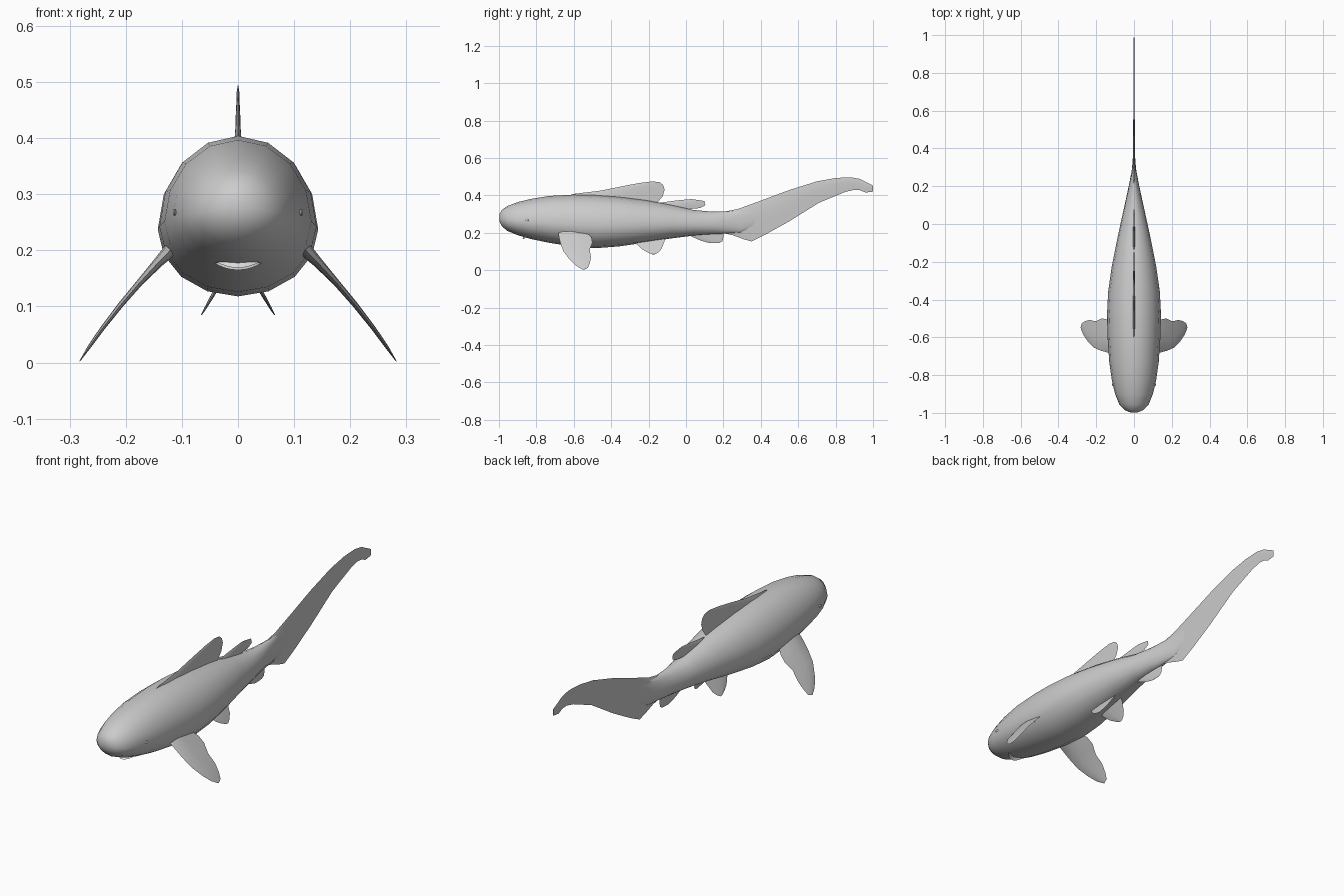
import bpy, bmesh, math
from mathutils import Vector

cube = bpy.data.objects.get("Cube")
if cube:
    bpy.data.objects.remove(cube, do_unlink=True)


def material(name, rgb):
    m = bpy.data.materials.new(name)
    m.use_nodes = True
    m.diffuse_color = (*rgb, 1)
    m.node_tree.nodes["Principled BSDF"].inputs["Base Color"].default_value = (*rgb, 1)
    return m


GREY = material("shark grey", (0.6, 0.6, 0.6))
WHITE = material("mouth white", (0.9, 0.9, 0.9))


def finish(name, bm, mat=GREY, angle=50):
    bmesh.ops.recalc_face_normals(bm, faces=bm.faces)
    me = bpy.data.meshes.new(name)
    bm.to_mesh(me)
    bm.free()
    me.materials.append(mat)
    ob = bpy.data.objects.new(name, me)
    bpy.context.collection.objects.link(ob)
    bpy.ops.object.select_all(action='DESELECT')
    ob.select_set(True)
    bpy.context.view_layer.objects.active = ob
    bpy.ops.object.shade_smooth_by_angle(angle=math.radians(angle))
    return ob


def loft(name, rings, angle=50):
    """Skin a list of equal-length closed rings and cap both ends."""
    bm = bmesh.new()
    loops = [[bm.verts.new(p) for p in r] for r in rings]
    n = len(loops[0])
    for a, b in zip(loops, loops[1:]):
        for i in range(n):
            j = (i + 1) % n
            bm.faces.new((a[i], a[j], b[j], b[i]))
    bm.faces.new(loops[0])
    bm.faces.new(loops[-1])
    return finish(name, bm, GREY, angle)


def fin(name, stations, place, normal):
    """Stations from root to tip: lead (y, z), trail (y, z), half thickness."""
    rings = []
    nv = Vector(normal).normalized()
    profile = [(0, 0), (0.15, .8), (0.4, 1), (0.7, .6), (1, 0),
               (0.7, -.6), (0.4, -1), (0.15, -.8)]
    for y0, z0, y1, z1, t in stations:
        a, b = Vector(place(y0, z0)), Vector(place(y1, z1))
        rings.append([a.lerp(b, u) + nv * t * s for u, s in profile])
    return loft(name, rings)


# Body: y, half width, underside z, top z
body = [
    (-0.998, 0.018, 0.262, 0.298), (-0.985, 0.050, 0.235, 0.322),
    (-0.955, 0.078, 0.210, 0.343), (-0.90, 0.100, 0.187, 0.364),
    (-0.83, 0.117, 0.167, 0.381), (-0.73, 0.131, 0.146, 0.397),
    (-0.60, 0.140, 0.126, 0.404), (-0.48, 0.143, 0.118, 0.402),
    (-0.36, 0.137, 0.127, 0.393), (-0.22, 0.117, 0.147, 0.375),
    (-0.08, 0.089, 0.170, 0.350), (0.04, 0.063, 0.185, 0.322),
    (0.14, 0.041, 0.192, 0.313), (0.22, 0.024, 0.196, 0.314),
    (0.29, 0.011, 0.200, 0.320), (0.38, 0.004, 0.235, 0.345),
]
SIDES = 16
rings = []
for y, w, lo, hi in body:
    mid = lo + (hi - lo) * 0.42
    ring = []
    for k in range(SIDES):
        a = 2 * math.pi * k / SIDES
        s = math.sin(a)
        ring.append((w * math.cos(a), y, mid + s * ((hi - mid) if s > 0 else (mid - lo))))
    rings.append(ring)
loft("body", rings, 60)


# Upright fins on the centre line
def upright(y, z):
    return (0, y, z)


SIDE = (1, 0, 0)
fin("front_dorsal_fin", [
    (-0.66, 0.390, -0.15, 0.345, 0.010),
    (-0.60, 0.408, -0.152, 0.362, 0.007),
    (-0.46, 0.425, -0.125, 0.395, 0.005),
    (-0.34, 0.449, -0.114, 0.430, 0.004),
    (-0.25, 0.466, -0.122, 0.455, 0.003),
    (-0.18, 0.475, -0.140, 0.470, 0.001)], upright, SIDE)
fin("rear_dorsal_fin", [
    (-0.17, 0.345, 0.00, 0.310, 0.008),
    (-0.155, 0.359, 0.00, 0.326, 0.006),
    (-0.08, 0.369, 0.075, 0.332, 0.004),
    (-0.02, 0.376, 0.104, 0.348, 0.003),
    (0.03, 0.380, 0.098, 0.370, 0.001)], upright, SIDE)
fin("anal_fin", [
    (0.00, 0.200, 0.20, 0.210, 0.006),
    (0.02, 0.184, 0.20, 0.178, 0.005),
    (0.08, 0.158, 0.195, 0.155, 0.003),
    (0.13, 0.144, 0.180, 0.146, 0.001)], upright, SIDE)
fin("tail_fin", [
    (0.20, 0.312, 0.20, 0.198, 0.014),
    (0.28, 0.328, 0.25, 0.187, 0.009),
    (0.34, 0.350, 0.31, 0.165, 0.006),
    (0.39, 0.368, 0.35, 0.154, 0.005),
    (0.44, 0.387, 0.42, 0.188, 0.005),
    (0.55, 0.428, 0.55, 0.260, 0.004),
    (0.70, 0.475, 0.71, 0.360, 0.003),
    (0.80, 0.493, 0.85, 0.418, 0.003),
    (0.88, 0.497, 0.90, 0.430, 0.002),
    (0.93, 0.488, 0.93, 0.428, 0.002),
    (0.965, 0.470, 0.96, 0.415, 0.002),
    (1.00, 0.452, 1.00, 0.420, 0.001)], upright, SIDE)

# Paired fins, spread outward and down on each side
for s, side in ((1, "left"), (-1, "right")):
    def pectoral(y, z):
        drop = 0.187 - z
        return (s * (0.134 + 0.8 * drop + 0.9 * drop * max(0, z)), y, z)

    fin(side + "_pectoral_fin", [
        (-0.685, 0.215, -0.53, 0.205, 0.014),
        (-0.68, 0.180, -0.505, 0.175, 0.009),
        (-0.67, 0.140, -0.500, 0.148, 0.006),
        (-0.655, 0.100, -0.515, 0.110, 0.005),
        (-0.62, 0.055, -0.508, 0.070, 0.004),
        (-0.585, 0.022, -0.515, 0.035, 0.003),
        (-0.55, 0.002, -0.525, 0.012, 0.001)], pectoral, (s * 0.75, 0, 0.66))

    def pelvic(y, z):
        return (s * (0.042 + 0.58 * (0.125 - z)), y, z)

    fin(side + "_pelvic_fin", [
        (-0.29, 0.170, -0.11, 0.185, 0.005),
        (-0.27, 0.145, -0.115, 0.155, 0.004),
        (-0.235, 0.112, -0.130, 0.115, 0.003),
        (-0.205, 0.095, -0.145, 0.098, 0.002),
        (-0.18, 0.085, -0.165, 0.085, 0.001)], pelvic, (s * 0.87, 0, 0.5))

    # Small flush eye
    bm = bmesh.new()
    bmesh.ops.create_uvsphere(bm, u_segments=10, v_segments=6, radius=0.009)
    bmesh.ops.scale(bm, vec=(0.35, 1, 0.7), verts=bm.verts)
    bmesh.ops.translate(bm, vec=(s * 0.113, -0.85, 0.268), verts=bm.verts)
    finish(side + "_eye", bm)


# Crescent mouth under the snout, with a lower lip behind it
def crescent(name, mat, y_shift, z_shift):
    bm = bmesh.new()
    upper, lower = [], []
    for k in range(9):
        t = -1 + k / 4
        c = 1 - t * t
        x = 0.042 * t
        upper.append(bm.verts.new((x, -0.835 - 0.015 * c + y_shift, 0.183)))
        lower.append(bm.verts.new((x, -0.838 - 0.030 * c + y_shift,
                                   0.181 - 0.012 * c + z_shift)))
    for k in range(8):
        bm.faces.new((upper[k], upper[k + 1], lower[k + 1], lower[k]))
    return finish(name, bm, mat)


crescent("mouth", WHITE, -0.010, 0.0)
crescent("lower_lip", GREY, -0.006, -0.004)
